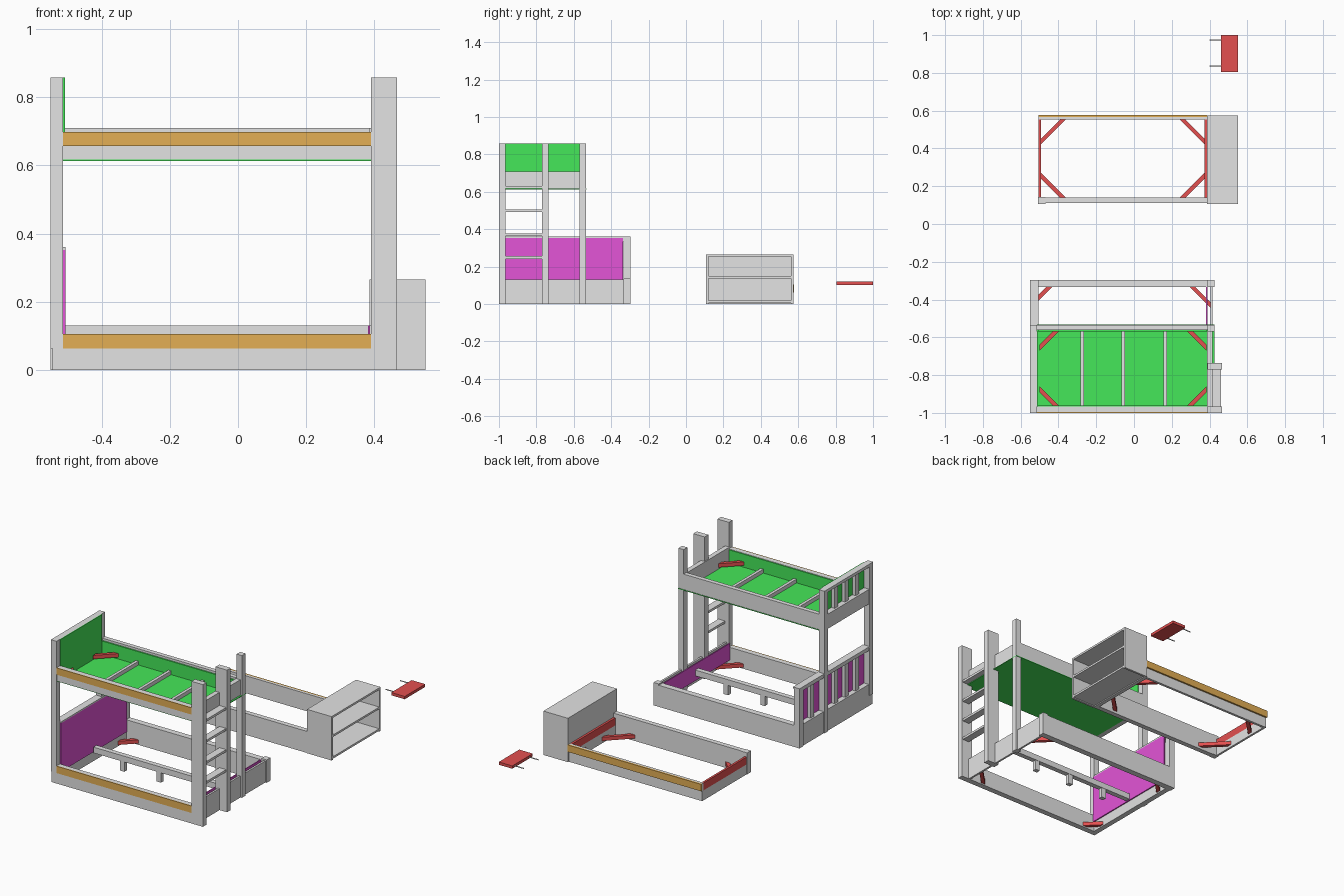
import bpy, bmesh, math
from mathutils import Matrix, Vector

if "Cube" in bpy.data.objects:
    bpy.data.objects.remove(bpy.data.objects["Cube"], do_unlink=True)


def material(name, rgb):
    m = bpy.data.materials.new(name)
    m.use_nodes = True
    m.diffuse_color = (*rgb, 1)
    m.node_tree.nodes["Principled BSDF"].inputs["Base Color"].default_value = (*rgb, 1)
    return m


GREY = material("grey board", (0.77, 0.77, 0.77))
OCHRE = material("ochre trim", (0.77, 0.43, 0.09))
GREEN = material("green panel", (0.06, 0.8, 0.1))
PURPLE = material("magenta panel", (0.77, 0.09, 0.68))
RED = material("red brace", (0.77, 0.08, 0.08))


def finish(name, bm, mat):
    me = bpy.data.meshes.new(name)
    bm.to_mesh(me)
    bm.free()
    me.materials.append(mat)
    ob = bpy.data.objects.new(name, me)
    bpy.context.collection.objects.link(ob)
    return ob


def box(name, xs, ys, zs, mat=GREY):
    """Board between two limits on each axis."""
    bm = bmesh.new()
    lo, hi = Vector((xs[0], ys[0], zs[0])), Vector((xs[1], ys[1], zs[1]))
    bmesh.ops.create_cube(bm, size=1, matrix=Matrix.Translation((lo + hi) / 2)
                          @ Matrix.Diagonal((*(hi - lo), 1)))
    return finish(name, bm, mat)


def corner_braces(name, xs, ys, zs, leg, width=0.03):
    """Mitred diagonal brace in each corner of a rectangle."""
    for i, sx in enumerate((1, -1)):
        for j, sy in enumerate((1, -1)):
            bm = bmesh.new()
            outline = [(leg - width, 0), (leg, 0), (0, leg), (0, leg - width)]
            face = bm.faces.new([bm.verts.new((xs[i] + sx * a, ys[j] + sy * b, zs[0]))
                                 for a, b in outline])
            up = bmesh.ops.extrude_face_region(bm, geom=[face])["geom"]
            bmesh.ops.translate(bm, vec=(0, 0, zs[1] - zs[0]),
                                verts=[v for v in up if isinstance(v, bmesh.types.BMVert)])
            bmesh.ops.recalc_face_normals(bm, faces=bm.faces)
            finish(name, bm, RED)


TOP = 0.858
HEAD = (-0.55, -0.513)
FOOT = (0.39, 0.425)
FRONT = (-1, -0.966)
MID = (-0.57, -0.535)
REAR = (-0.333, -0.297)
BED = (-0.513, 0.39)

# Head end: posts, rails, caps and slats
box("head_front_post", HEAD, FRONT, (0.063, TOP))
box("head_middle_post", HEAD, MID, (0, TOP))
box("head_rear_post", HEAD, REAR, (0, 0.355))
box("lower_head_rail", (-0.545, -0.513), (-0.966, -0.333), (0, 0.13))
box("lower_head_cap", (-0.55, -0.506), (-0.966, -0.297), (0.352, 0.36))
box("lower_head_top_rail", (-0.547, -0.513), (-0.966, -0.333), (0.335, 0.352))
box("upper_head_rail", (-0.547, -0.513), (-0.966, -0.57), (0.617, 0.705))
box("upper_head_cap", HEAD, (-0.966, -0.57), (0.84, TOP))
for y in (-0.67, -0.77, -0.87):
    box("upper_head_slat", (-0.535, -0.513), (y - 0.016, y + 0.016), (0.705, 0.84))
for y in (-0.44, -0.67, -0.77, -0.87):
    box("lower_head_slat", (-0.535, -0.513), (y - 0.016, y + 0.016), (0.13, 0.335))
box("upper_head_panel", (-0.513, -0.508), (-0.966, -0.57), (0.617, TOP), GREEN)
box("lower_head_panel", (-0.513, -0.506), (-0.966, -0.336), (0.06, 0.352), PURPLE)

# Foot end: posts, lower rail and the panel standing clear inside it
box("foot_middle_post", FOOT, MID, (0, TOP))
box("foot_rear_post", FOOT, REAR, (0, 0.138))
box("lower_foot_rail", (0.404, 0.416), (-0.966, -0.333), (0, 0.13))
box("lower_foot_panel", (0.382, 0.388), (-0.966, -0.333), (0.03, 0.13), PURPLE)

# Ladder
box("ladder_front_post", (0.39, 0.466), FRONT, (0.063, TOP))
box("ladder_rear_post", (0.39, 0.466), (-0.77, -0.735), (0, TOP))
for z in (0.249, 0.37, 0.498, 0.624):
    box("ladder_rung", (0.415, 0.46), (-0.966, -0.77), (z - 0.007, z + 0.007))

# Lower bed side rails, centre beam and braces
box("lower_front_rail", (-0.545, 0.466), FRONT, (0, 0.063))
box("lower_front_backing", BED, (-0.994, -0.966), (0.063, 0.105))
box("lower_front_trim", BED, (-1, -0.994), (0.063, 0.105), OCHRE)
box("lower_rear_rail", (-0.513, 0.39), REAR, (0, 0.13))
box("centre_beam", (-0.5, 0.382), (-0.665, -0.635), (0.06, 0.095))
for x in (-0.31, -0.065, 0.18):
    box("centre_leg", (x - 0.015, x + 0.015), (-0.663, -0.637), (0, 0.06))
corner_braces("lower_brace", (-0.543, 0.404), (-0.966, -0.333), (0.008, 0.03), 0.11)

# Upper bed: base, side rails, green lining and slats
box("upper_base", (-0.513, 0.425), (-0.992, -0.532), (0.613, 0.617), GREEN)
box("upper_front_rail", BED, (-0.994, -0.966), (0.617, 0.698))
box("upper_front_trim", BED, (-1, -0.994), (0.657, 0.698), OCHRE)
box("upper_rear_rail", BED, (-0.562, -0.535), (0.617, 0.71))
box("upper_foot_rail", (0.386, 0.415), (-0.966, -0.57), (0.617, 0.71))
box("upper_front_lining", (-0.508, 0.386), (-0.966, -0.96), (0.617, 0.696), GREEN)
box("upper_rear_lining", (-0.508, 0.386), (-0.57, -0.562), (0.617, 0.697), GREEN)
for x in (-0.275, -0.057, 0.165):
    box("upper_slat", (x - 0.009, x + 0.009), (-0.96, -0.57), (0.617, 0.64))
corner_braces("upper_brace", (-0.5, 0.384), (-0.96, -0.57), (0.628, 0.65), 0.1)

# Low separate bed
LOW = (-0.505, 0.386)
box("low_bed_front_rail", LOW, (0.11, 0.14), (0, 0.13))
box("low_bed_corner_post", (-0.508, -0.468), (0.107, 0.143), (0, 0.13))
box("low_bed_rear_rail", LOW, (0.552, 0.567), (0, 0.105))
box("low_bed_rear_trim", LOW, (0.567, 0.577), (0.063, 0.105), OCHRE)
for x in (-0.505, 0.373):
    box("low_bed_end_rail", (x, x + 0.013), (0.14, 0.552), (0, 0.06))
    box("low_bed_end_strip", (x, x + 0.013), (0.14, 0.552), (0.06, 0.105), RED)
corner_braces("low_bed_brace", (-0.492, 0.373), (0.14, 0.552), (0.015, 0.037), 0.13)

# Open bookcase at the foot of the low bed
CASE = (0.386, 0.55)
box("bookcase_back", (0.386, 0.396), (0.11, 0.573), (0, 0.265))
for y in (0.107, 0.562):
    box("bookcase_side", CASE, (y, y + 0.013), (0, 0.265))
for z in (0.006, 0.137, 0.253):
    box("bookcase_shelf", CASE, (0.12, 0.562), (z, z + 0.012))

# Loose board with two pegs
box("loose_board", (0.46, 0.55), (0.805, 1), (0.103, 0.12), RED)
for y in (0.837, 0.975):
    bm = bmesh.new()
    bmesh.ops.create_cone(bm, cap_ends=True, segments=12, radius1=0.003, radius2=0.003,
                          depth=0.07, matrix=Matrix.Translation((0.435, y, 0.111))
                          @ Matrix.Rotation(math.pi / 2, 4, "Y"))
    finish("board_peg", bm, GREY)
